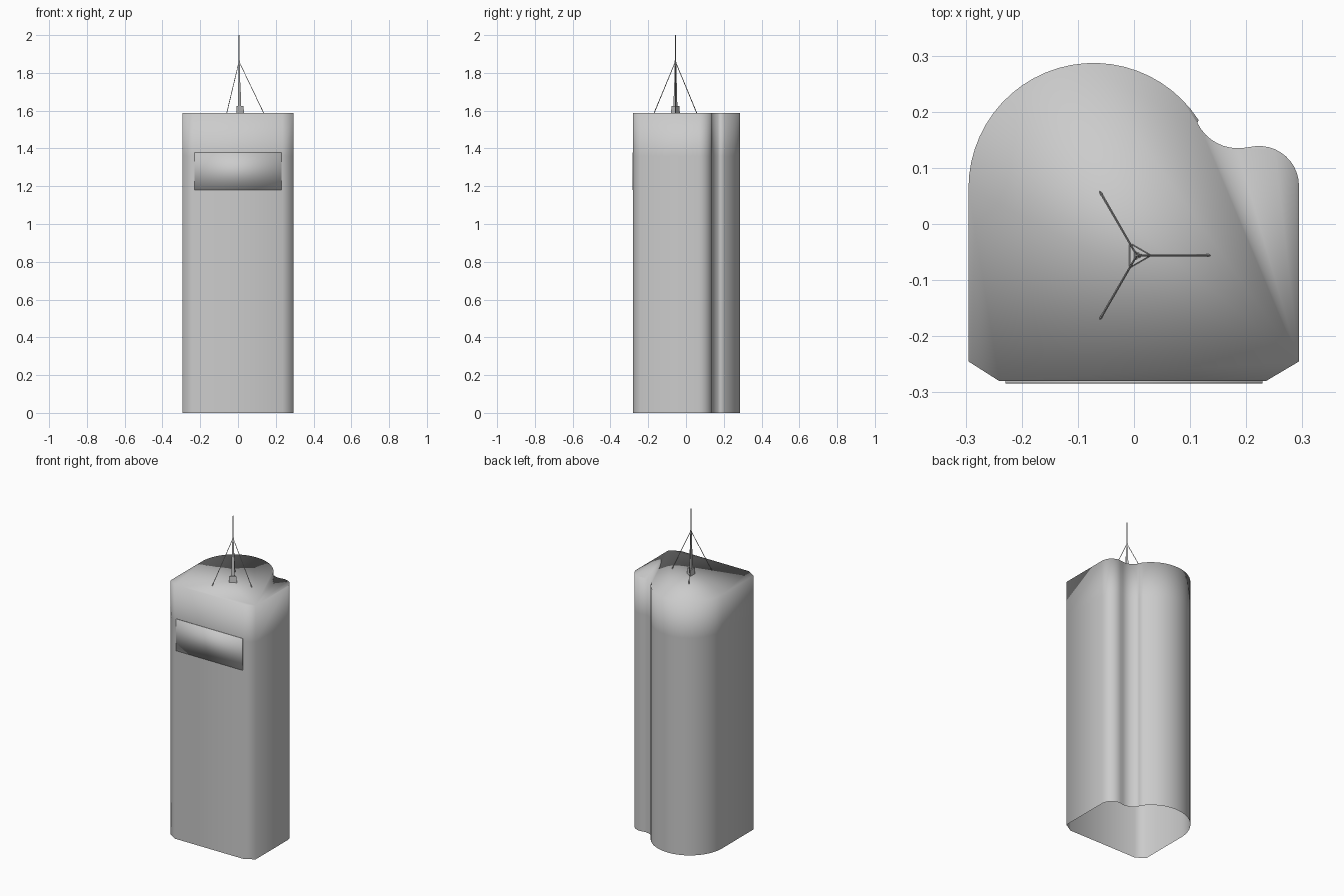
import bpy, bmesh
from math import sin, cos, radians
from mathutils import Vector

cube = bpy.data.objects.get("Cube")
if cube:
    bpy.data.objects.remove(cube, do_unlink=True)

ROOF = 1.588
AXIS = Vector((0.005, -0.056, 0))

grey = bpy.data.materials.new("light_grey")
grey.use_nodes = True
grey.diffuse_color = (0.6, 0.6, 0.6, 1)
grey.node_tree.nodes["Principled BSDF"].inputs["Base Color"].default_value = (0.6, 0.6, 0.6, 1)


def add_object(name, bm, smooth=True):
    mesh = bpy.data.meshes.new(name)
    bm.to_mesh(mesh)
    bm.free()
    mesh.materials.append(grey)
    for poly in mesh.polygons:
        poly.use_smooth = smooth
    obj = bpy.data.objects.new(name, mesh)
    bpy.context.collection.objects.link(obj)
    return obj


def arc(cx, cy, r, start, end, steps):
    angles = [radians(start + (end - start) * i / steps) for i in range(steps + 1)]
    return [(cx + r * cos(a), cy + r * sin(a)) for a in angles]


def rod(name, start, end, r1, r2, sides=3):
    """Tapered rod between two points."""
    direction = end - start
    bm = bmesh.new()
    bmesh.ops.create_cone(bm, cap_ends=True, segments=sides, radius1=r1, radius2=r2,
                          depth=direction.length)
    # point one corner of the section along +x
    turn = Vector((0, 0, 1)).rotation_difference(direction)
    first = max(bm.verts, key=lambda v: v.co.xy.length).co
    spin = Vector((first.x, first.y, 0)).rotation_difference(Vector((1, 0, 0)))
    for v in bm.verts:
        v.co = turn @ (spin @ v.co) + (start + end) / 2
    return add_object(name, bm, smooth=sides > 3)


# Tower shell: footprint with chamfered front, large round bay and small round bay
outline = [(-0.295, -0.245), (-0.24, -0.28), (0.235, -0.28), (0.294, -0.245)]
outline += arc(0.223, 0.068, 0.071, 0, 95, 10)
outline += arc(0.185, 0.215, 0.08, 278, 206, 8)
outline += arc(-0.072, 0.064, 0.223, 33, 180, 24)

bm = bmesh.new()
rings = [[bm.verts.new((x, y, z)) for x, y in outline] for z in (0, 1.36, ROOF)]
count = len(outline)
for low, high in zip(rings, rings[1:]):
    for i in range(count):
        j = (i + 1) % count
        bm.faces.new((low[i], low[j], high[j], high[i]))
bm.faces.new(rings[-1])
add_object("tower_shell", bm)

# Front sign panel
bm = bmesh.new()
bmesh.ops.create_cube(bm, size=1)
for v in bm.verts:
    v.co = Vector((v.co.x * 0.458, v.co.y * 0.006 - 0.281, v.co.z * 0.198 + 1.279))
add_object("front_panel", bm)


# Roof mast in stacked sections
def on_axis(z):
    return AXIS + Vector((0, 0, z))


rod("mast_base", on_axis(ROOF), on_axis(1.625), 0.027, 0.024)
rod("mast_lower", on_axis(1.62), on_axis(1.75), 0.012, 0.008)
rod("mast_middle", on_axis(1.75), on_axis(1.865), 0.006, 0.005)
rod("mast_tip", on_axis(1.865), on_axis(2.0), 0.004, 0.003)

# Three guy wires
for k in range(3):
    a = radians(120 * k)
    foot = on_axis(ROOF) + Vector((cos(a), sin(a), 0)) * 0.13
    rod(f"guy_wire_{k + 1}", foot, on_axis(1.86), 0.0025, 0.002)
